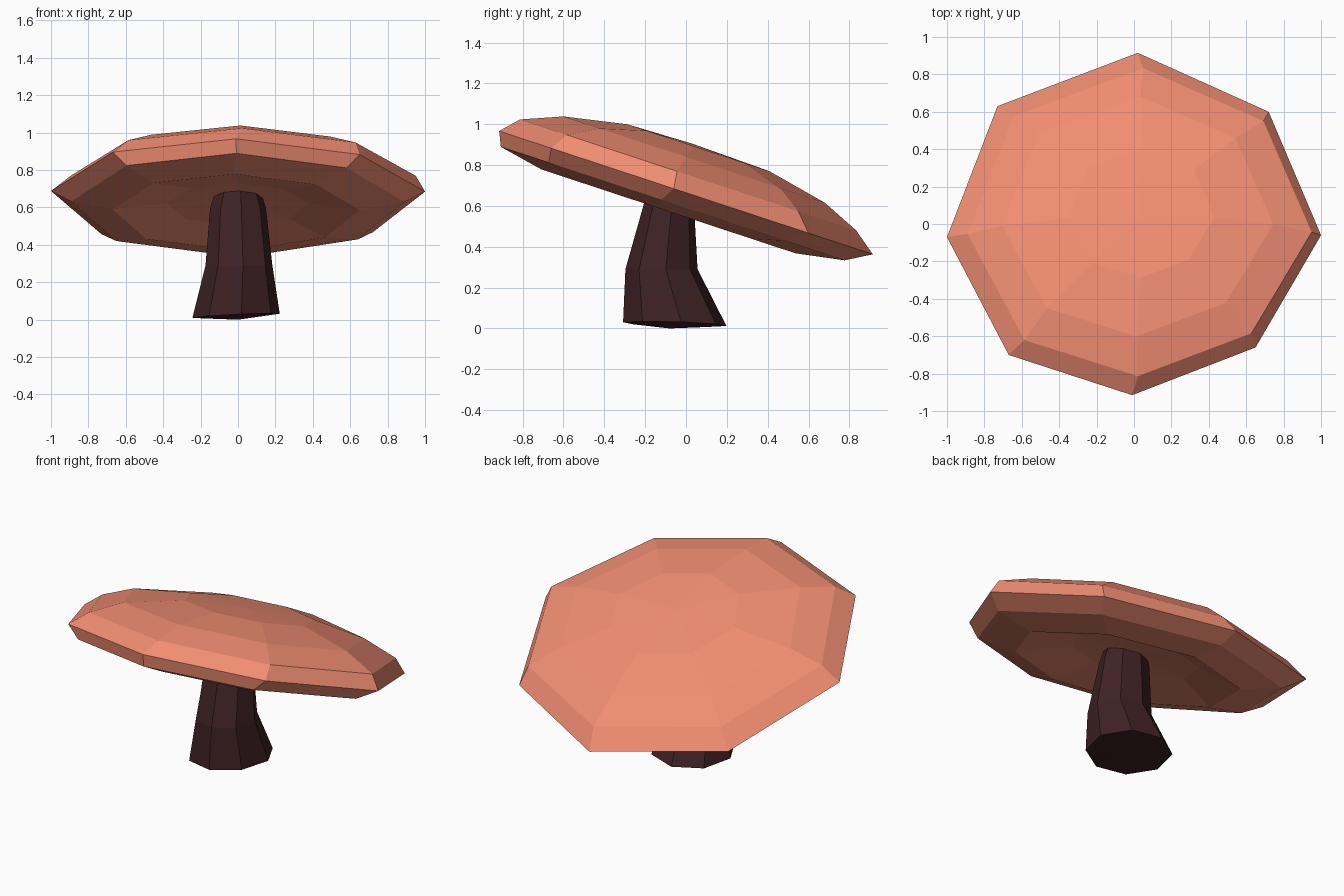
import bpy
from math import cos, sin, pi

if "Cube" in bpy.data.objects:
    bpy.data.objects.remove(bpy.data.objects["Cube"])


def material(name, rgb):
    m = bpy.data.materials.new(name)
    m.diffuse_color = (*rgb, 1)
    m.use_nodes = True
    m.node_tree.nodes["Principled BSDF"].inputs["Base Color"].default_value = m.diffuse_color
    return m


def loft(name, rings, bottom, top, mat):
    """Skin equal rings from low to high and close both ends with fans."""
    n = len(rings[0])
    verts = [p for r in rings for p in r] + [bottom, top]
    lo, hi, last = len(verts) - 2, len(verts) - 1, (len(rings) - 1) * n
    faces = []
    for i in range(n):
        j = (i + 1) % n
        faces.append((lo, j, i))
        faces.append((hi, last + i, last + j))
        for k in range(0, last, n):
            faces.append((k + i, k + j, k + n + j, k + n + i))
    mesh = bpy.data.meshes.new(name)
    mesh.from_pydata(verts, [], faces)
    mesh.update()
    mesh.materials.append(mat)
    ob = bpy.data.objects.new(name, mesh)
    bpy.context.collection.objects.link(ob)
    return ob


def tilted(x, y, h):
    """Point at height h over the sloping plane of the cap rim."""
    return (x, y, 0.665 - 0.33 * y + h)


# Cap: uneven octagon scaled into rings, hollow underneath
rim = [(1.0, -0.06), (0.72, 0.60), (0.02, 0.915), (-0.73, 0.63),
       (-1.0, -0.07), (-0.67, -0.70), (-0.01, -0.915), (0.65, -0.66)]
# centre x, centre y, scale x, scale y, height
profile = [(0.0, 0.0, 0.38, 0.38, -0.05),
           (-0.01, -0.085, 0.66, 0.68, -0.12),
           (0.0, -0.065, 0.89, 0.92, -0.075),
           (0.0, 0.0, 1.0, 1.0, 0.0),
           (0.03, 0.01, 0.92, 0.90, 0.09),
           (0.02, 0.04, 0.725, 0.70, 0.175),
           (0.04, 0.06, 0.39, 0.38, 0.24)]
cap_rings = [[tilted(cx + x * sx, cy + y * sy, h) for x, y in rim]
             for cx, cy, sx, sy, h in profile]
loft("cap", cap_rings, tilted(0, -0.05, -0.03), tilted(0.03, 0.03, 0.25),
     material("cap_coral", (0.88, 0.27, 0.17)))

# Stem: eight-sided, flared and leaning at the foot
stem_profile = [(-0.01, -0.055, 0.02, 0.235, 0.255),
                (0.005, -0.12, 0.29, 0.18, 0.178),
                (0.0, -0.085, 0.60, 0.15, 0.125),
                (0.0, -0.08, 0.74, 0.10, 0.10)]
stem_rings = []
for k, (cx, cy, z, rx, ry) in enumerate(stem_profile):
    ring = []
    for i in range(8):
        a = i * pi / 4 + 0.12
        x, y = cx + rx * cos(a), cy + ry * sin(a)
        skew = 0.05 * x - 0.03 * y if k == 0 else 0
        ring.append((x, y, z + skew))
    stem_rings.append(ring)
loft("stem", stem_rings, (0, -0.08, 0), (0, -0.08, 0.75),
     material("stem_dark_brown", (0.05, 0.016, 0.018)))
